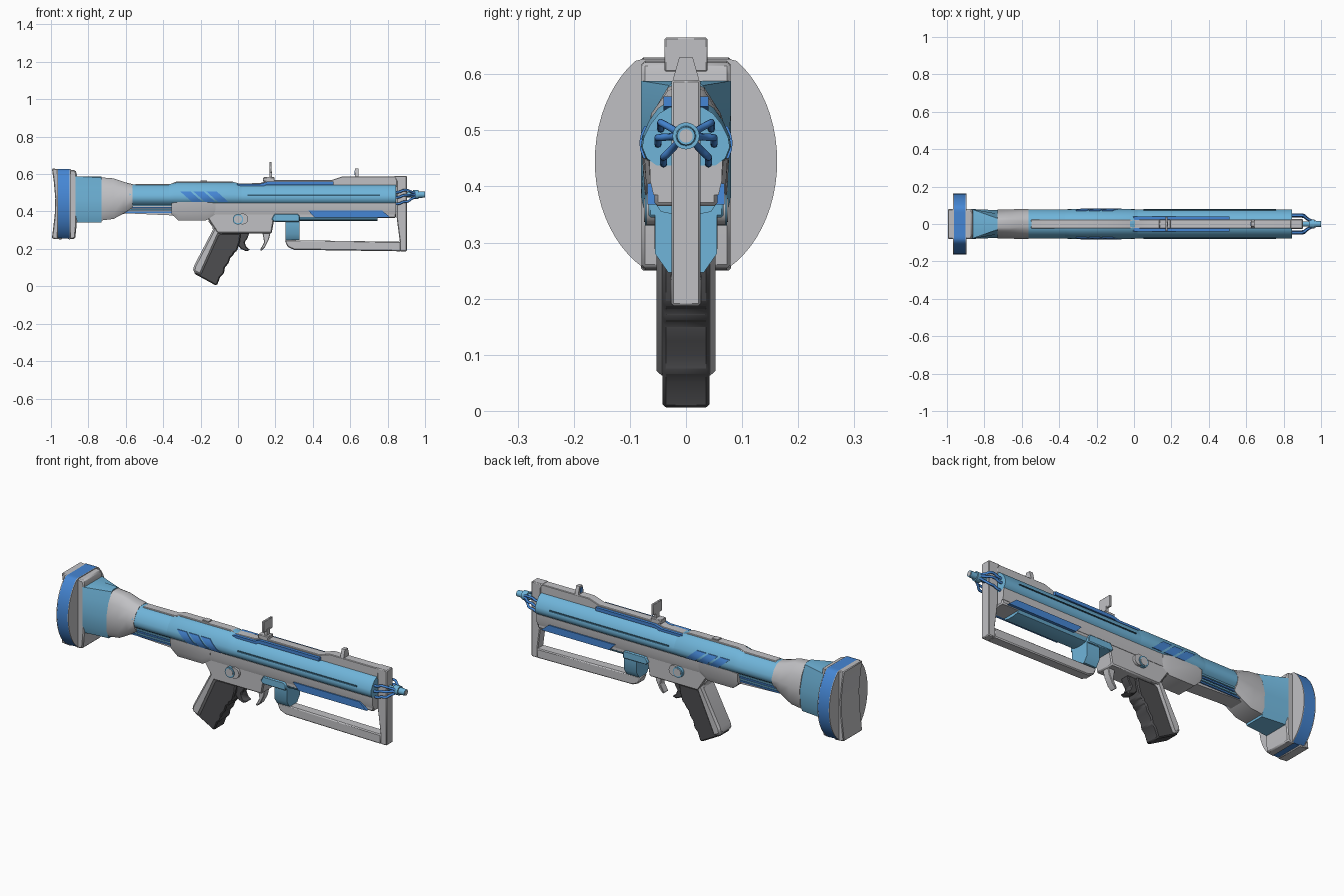
import bpy, bmesh, math

if "Cube" in bpy.data.objects:
    bpy.data.objects.remove(bpy.data.objects["Cube"])


def mat(name, r, g, b):
    m = bpy.data.materials.new(name)
    m.diffuse_color = (r, g, b, 1)
    m.use_nodes = True
    m.node_tree.nodes["Principled BSDF"].inputs["Base Color"].default_value = m.diffuse_color
    return m


GRAY = mat("light gray", 0.53, 0.53, 0.55)
SKY = mat("sky blue", 0.16, 0.46, 0.70)
BLUE = mat("strong blue", 0.06, 0.24, 0.66)
DARK = mat("dark grip", 0.075, 0.075, 0.08)
SLOT = mat("slot navy", 0.03, 0.10, 0.16)


def finish(name, bm, m, bevel=0.0, angle=35):
    bmesh.ops.recalc_face_normals(bm, faces=bm.faces[:])
    me = bpy.data.meshes.new(name)
    bm.to_mesh(me)
    bm.free()
    me.materials.append(m)
    me.polygons.foreach_set("use_smooth", [True] * len(me.polygons))
    me.set_sharp_from_angle(angle=math.radians(angle))
    ob = bpy.data.objects.new(name, me)
    bpy.context.collection.objects.link(ob)
    if bevel:
        b = ob.modifiers.new("bevel", 'BEVEL')
        b.width, b.segments, b.limit_method = bevel, 1, 'ANGLE'
    return ob


def loft(name, rings, m, bevel=0.0, angle=35):
    """Skin closed rings of 3D points and cap both ends."""
    bm = bmesh.new()
    vs = [[bm.verts.new(p) for p in r] for r in rings]
    n = len(vs[0])
    for a, b in zip(vs, vs[1:]):
        for i in range(n):
            j = (i + 1) % n
            bm.faces.new((a[i], a[j], b[j], b[i]))
    bm.faces.new(vs[0])
    bm.faces.new(vs[-1])
    return finish(name, bm, m, bevel, angle)


def prism(name, pts, y0, y1, m, bevel=0.0):
    """Side profile (x, z) pushed across y."""
    return loft(name, [[(x, y, z) for x, z in pts] for y in (y0, y1)], m, bevel)


def slab(name, pts, h, m, bevel=0.0):
    return prism(name, pts, -h, h, m, bevel)


def box(name, x0, x1, h, z0, z1, m, bevel=0.0):
    return slab(name, [(x0, z0), (x1, z0), (x1, z1), (x0, z1)], h, m, bevel)


def body(name, sections, m, angle=35):
    """Loft mirrored half sections (y, z) placed along x."""
    return loft(name, [[(x, y, z) for y, z in s] + [(x, -y, z) for y, z in reversed(s)]
                       for x, s in sections], m, 0, angle)


def cyl(name, c, r, length, axis, m, r2=None, seg=24):
    rings = []
    for k, rad in ((-0.5, r), (0.5, r2 or r)):
        ring = []
        for i in range(seg):
            a = 2 * math.pi * i / seg
            u, v = rad * math.cos(a), rad * math.sin(a)
            d = (k * length, u, v) if axis == 'x' else (u, k * length, v)
            ring.append(tuple(p + q for p, q in zip(c, d)))
        rings.append(ring)
    return loft(name, rings, m)


# Barrel and raised shroud
T = [(.012, .545), (.03, .541), (.048, .53), (.064, .51), (.075, .488), (.078, .47), (.07, .45), (.052, .437)]
S = [(y * 1.03, z + max(0, z - .46) * .14) for y, z in T]
body("barrel", [(-.58, T), (.845, T)], SKY)
body("barrel_shroud", [(-.37, T), (-.33, S), (-.02, S), (.02, T)], SKY)


def side_y(z, prof):
    for (ya, za), (yb, zb) in zip(prof, prof[1:]):
        if zb <= z <= za:
            return ya + (yb - ya) * (za - z) / (za - zb)
    return prof[-1][0]


def skin(name, x, w, slant, levels, prof, s, m):
    """Thin plate hugging the barrel side."""
    rings = []
    for z in levels:
        xs = x + slant * (levels[0] - z) / (levels[0] - levels[-1])
        y = side_y(z, prof)
        rings.append([(xs, s * (y - .003), z), (xs + w, s * (y - .003), z),
                      (xs + w, s * (y + .004), z), (xs, s * (y + .004), z)])
    loft(name, rings, m)


# Vents and long slot on both sides
for s, side in ((-1, "right"), (1, "left")):
    for i in range(3):
        skin(f"vent_{side}_{i}", -.31 + .07 * i, .055, .065, (.508, .495, .48, .465, .45), S, s, BLUE)
    skin(f"slot_{side}", .05, .71, 0, (.491, .484), T, s, SLOT)

# Neck and smooth collar behind the barrel
N0 = [(.03, .588), (.08, .588), (.08, .53), (.08, .46), (.08, .38), (.07, .34)]
N1 = [(.02, .588), (.03, .58), (.055, .53), (.074, .46), (.07, .38), (.055, .34)]
C1 = [(.02, .582), (.033, .576), (.06, .53), (.077, .46), (.073, .38), (.058, .352)]
C2 = [(.02, .577), (.033, .57), (.062, .53), (.078, .465), (.073, .39), (.056, .36)]
C3 = [(.016, .558), (.032, .553), (.062, .522), (.08, .472), (.072, .42), (.054, .39)]
C4 = [(.014, .546), (.032, .543), (.062, .518), (.081, .475), (.072, .445), (.052, .42)]
body("neck", [(-.87, N0), (-.73, N1)], SKY, 20)
body("collar", [(-.73, C1), (-.665, C2), (-.61, C3), (-.565, C4)], GRAY, 50)

# Shoulder stock: concave end plate, oval disc, front plate
slab("butt_plate", [(-.995, .63), (-.985, .56), (-.977, .47), (-.98, .38), (-.995, .255),
                    (-.94, .25), (-.94, .625)], .08, GRAY, .004)
oval = []
for i in range(64):
    a = 2 * math.pi * i / 64
    oval.append((.162 * math.cos(a), min(.627, max(.255, .445 + .215 * math.sin(a)))))
disc = loft("butt_disc", [[(x, y, z) for y, z in oval] for x in (-.965, -.9)], GRAY)
disc.data.materials.append(BLUE)
for p in disc.data.polygons:
    p.material_index = int(abs(p.normal.x) < .5)
for i, x in enumerate((-.967, -.9)):
    loft(f"disc_edge_{i}", [[(x + d, y * 1.003, z) for y, z in oval] for d in (0, .004)], GRAY)
slab("butt_front", [(-.91, .25), (-.87, .255), (-.862, .34), (-.862, .60), (-.868, .62), (-.91, .625)],
     .079, GRAY, .006)

# Ribbed underside between collar and receiver
slab("rib_core", [(-.67, .37), (-.60, .39), (-.33, .378), (-.33, .44), (-.67, .44)], .04, GRAY)
for s in (-1, 1):
    for i in range(4):
        z = .393 + .012 * i
        prism(f"rib_{s}_{i}", [(-.64 + .01 * i, z), (-.34, z), (-.34, z + .008), (-.64 + .01 * i, z + .008)],
              s * .03, s * (.047 + .003 * i), SKY if i % 2 else BLUE)

# Receiver
slab("receiver", [(-.34, .44), (-.34, .385), (-.31, .36), (-.16, .36), (-.11, .283), (.18, .283),
                  (.195, .365), (.845, .365), (.845, .44)], .056, GRAY, .006)
body("receiver_sides", [(-.3, [(.065, .445), (.064, .41), (.058, .385)]),
                        (.845, [(.065, .445), (.064, .41), (.058, .385)])], GRAY)
body("receiver_rear", [(-.355, [(.07, .445), (.068, .40), (.058, .385)]),
                       (-.32, [(.074, .45), (.07, .385), (.056, .353)]),
                       (-.17, [(.074, .45), (.07, .385), (.056, .353)]),
                       (-.12, [(.066, .445), (.064, .41), (.056, .385)])], GRAY)

# Grip, trigger and guard spur
slab("grip_back", [(-.165, .355), (-.13, .31), (-.235, .11), (-.242, .08), (-.20, .058),
                   (-.10, .28), (-.02, .285), (-.02, .36)], .053, GRAY, .01)
slab("grip", [(-.10, .283), (.015, .283), (.01, .24), (-.005, .19), (-.022, .178), (-.025, .165), (-.04, .155),
              (-.05, .125), (-.07, .10), (-.075, .07), (-.095, .05), (-.112, .005), (-.125, .008),
              (-.235, .068), (-.225, .09), (-.14, .26)], .042, DARK, .006)
slab("finger_spur", [(-.005, .285), (.06, .285), (.05, .255), (.035, .235), (.045, .21), (.065, .195),
                     (.045, .187), (.015, .20), (.0, .22)], .025, DARK, .004)
slab("trigger", [(.13, .29), (.175, .29), (.165, .25), (.145, .21), (.125, .19), (.118, .195), (.14, .235)],
     .02, GRAY, .003)

# Selector dials on both sides
for s in (-1, 1):
    cyl(f"dial_ring_{s}", (.025, s * .06, .36), .029, .02, 'y', GRAY)
    cyl(f"dial_{s}", (0, s * .062, .358), .028, .022, 'y', SKY)
    cyl(f"dial_face_{s}", (0, s * .064, .358), .021, .022, 'y', GRAY)

# Bracket, side panels, underside plate
slab("bracket_top", [(.18, .36), (.195, .387), (.32, .387), (.33, .375), (.33, .345), (.19, .345)],
     .067, SKY, .004)
body("bracket_leg", [(x, [(.055, .36), (.055, .28), (.032, .247)]) for x in (.255, .33)], SKY)
slab("side_panel", [(.375, .405), (.77, .405), (.815, .368), (.41, .368)], .069, BLUE)
body("under_plate", [(x, [(.055, .37), (.045, .355), (.02, .35)]) for x in (.33, .745)], SKY)

# Lower bar and front upright
slab("lower_bar", [(.25, .247), (.87, .238), (.87, .187), (.30, .195), (.265, .21)], .028, GRAY, .005)
slab("front_upright", [(.835, .59), (.903, .59), (.903, .187), (.865, .187), (.865, .24), (.848, .37), (.848, .56)],
     .026, GRAY, .004)

# Top rail with blue flanks
slab("top_rail", [(-.55, .53), (-.55, .547), (-.36, .548), (-.33, .56), (-.03, .56), (0, .549), (.12, .552),
                  (.16, .568), (.5, .568), (.56, .588), (.85, .588), (.85, .53)], .024, GRAY, .003)
slab("rail_flank", [(-.02, .53), (.0, .548), (.12, .548), (.16, .56), (.51, .56), (.51, .542), (.15, .542),
                    (.12, .528)], .04, BLUE)
slab("rail_joint", [(-.2, .54), (-.2, .566), (-.165, .566), (-.165, .54)], .015, GRAY)

# Sights
box("rear_sight_base", .135, .195, .024, .56, .583, GRAY, .003)
box("rear_sight_stem", .168, .182, .014, .575, .615, GRAY)
box("rear_sight_plate", .168, .18, .038, .605, .665, GRAY, .002)
loft("front_sight", [[(x, y * w, z) for x, y in ((.625, -1), (.645, -1), (.645, 1), (.625, 1))]
                     for z, w in ((.58, .024), (.595, .022), (.63, .012))], GRAY)
box("front_sight_inset", .622, .626, .010, .595, .62, BLUE)

# Muzzle rod, collar and six feed tubes
cyl("muzzle_rod", (.91, 0, .49), .014, .17, 'x', SKY)
cyl("muzzle_collar", (.95, 0, .49), .024, .03, 'x', SKY)
cyl("muzzle_tip", (.98, 0, .49), .018, .04, 'x', SKY, .016)
cyl("muzzle_bore", (.999, 0, .49), .012, .004, 'x', GRAY)
for s in (-1, 1):
    for i, (y, z) in enumerate(((.045, .514), (.05, .487), (.04, .452))):
        cu = bpy.data.curves.new(f"feed_tube_{s}_{i}", 'CURVE')
        cu.dimensions, cu.bevel_depth, cu.bevel_resolution = '3D', .0065, 2
        cu.use_fill_caps = True
        sp = cu.splines.new('NURBS')
        path = [(.83, y, z - .012), (.865, y, z - .012), (.88, y, z), (.91, y, z),
                (.925, y * .6, .49 + (z - .49) * .6), (.95, y * .35, .49 + (z - .49) * .3)]
        sp.points.add(len(path) - 1)
        for p, (px, py, pz) in zip(sp.points, path):
            p.co = (px, s * py, pz, 1)
        sp.order_u, sp.use_endpoint_u, sp.resolution_u = 3, True, 4
        cu.materials.append(BLUE)
        ob = bpy.data.objects.new(cu.name, cu)
        bpy.context.collection.objects.link(ob)
        bpy.ops.object.select_all(action='DESELECT')
        ob.select_set(True)
        bpy.context.view_layer.objects.active = ob
        bpy.ops.object.convert(target='MESH')
